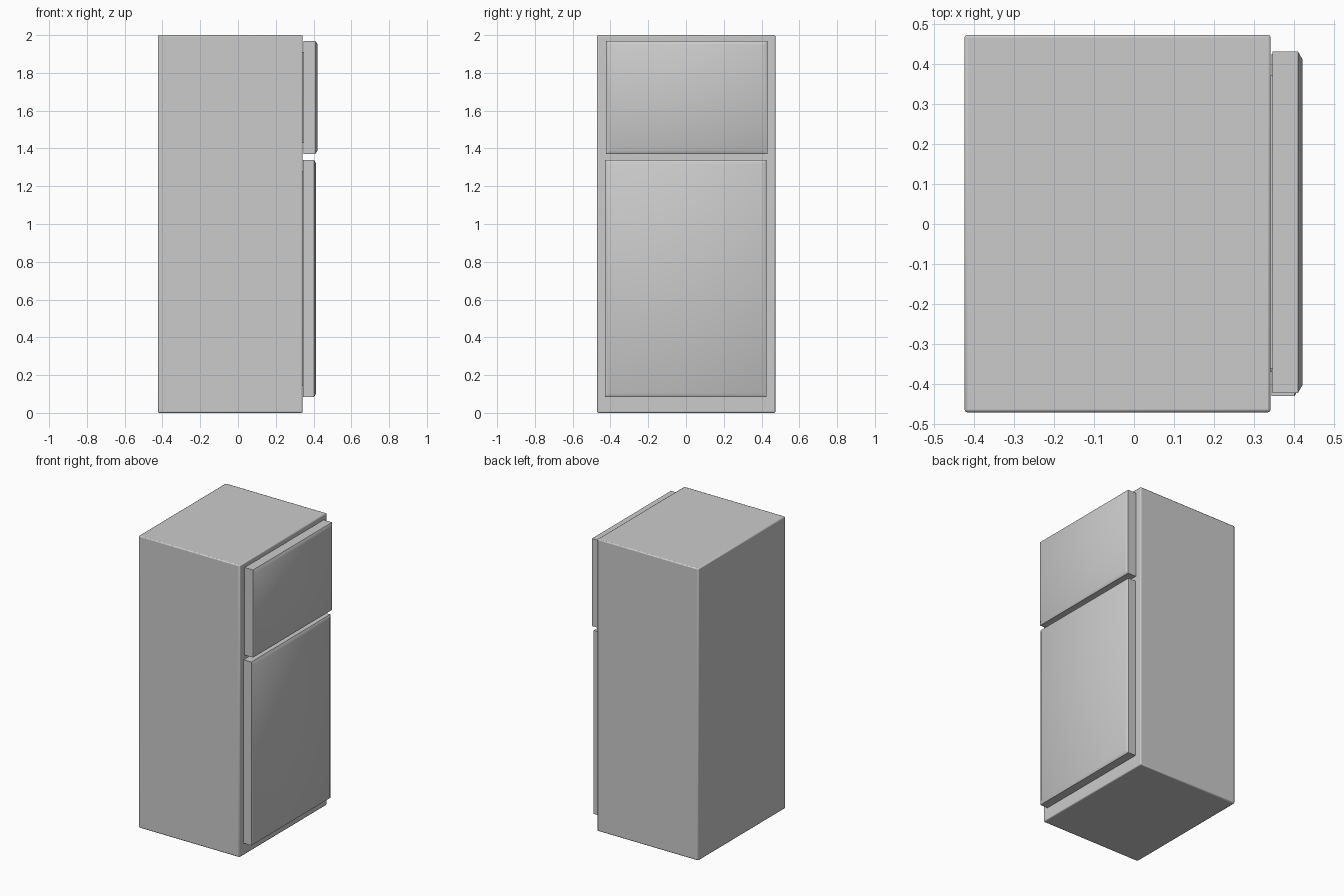
import bpy, bmesh

if "Cube" in bpy.data.objects:
    bpy.data.objects.remove(bpy.data.objects["Cube"])


def block(name, lo, hi, bevel=0.0, segments=2):
    """Axis-aligned box between two corners, with optional rounded edges."""
    bm = bmesh.new()
    bmesh.ops.create_cube(bm, size=1.0)
    for v in bm.verts:
        v.co = [lo[i] + (v.co[i] + 0.5) * (hi[i] - lo[i]) for i in range(3)]
    mesh = bpy.data.meshes.new(name)
    bm.to_mesh(mesh)
    bm.free()
    obj = bpy.data.objects.new(name, mesh)
    bpy.context.collection.objects.link(obj)
    if bevel:
        mod = obj.modifiers.new("rounded_edges", 'BEVEL')
        mod.width = bevel
        mod.segments = segments
    return obj


def smooth(obj, angle=0.6):
    bpy.ops.object.select_all(action='DESELECT')
    obj.select_set(True)
    bpy.context.view_layer.objects.active = obj
    bpy.ops.object.shade_smooth_by_angle(angle=angle)


def door(name, lo, hi, inset=0.03, rise=0.012):
    """Door slab with a shallow sloped border around its raised +x face."""
    obj = block(name, lo, (hi[0] - rise, hi[1], hi[2]))
    bm = bmesh.new()
    bm.from_mesh(obj.data)
    bm.normal_update()
    front = max(bm.faces, key=lambda f: f.normal.x)
    bmesh.ops.inset_region(bm, faces=[front], thickness=inset)
    for v in front.verts:
        v.co.x += rise
    bm.to_mesh(obj.data)
    bm.free()
    smooth(obj, 0.7)
    return obj


# Cabinet with slightly rounded edges
smooth(block("cabinet", (-0.424, -0.471, 0.0), (0.342, 0.473, 2.0), bevel=0.007))

# Doors on the +x side: (name, y range, z range, back x, front x)
doors = [("freezer_door", (-0.423, 0.432), (1.37, 1.97), 0.347, 0.422),
         ("fridge_door", (-0.43, 0.425), (0.083, 1.34), 0.344, 0.414)]
for name, (y0, y1), (z0, z1), back, face in doors:
    door(name, (back, y0, z0), (face, y1, z1))
    # Thin gasket joining each door to the cabinet
    block(name + "_gasket", (0.335, y0 + 0.06, z0 + 0.06),
          (back + 0.003, y1 - 0.06, z1 - 0.06))
